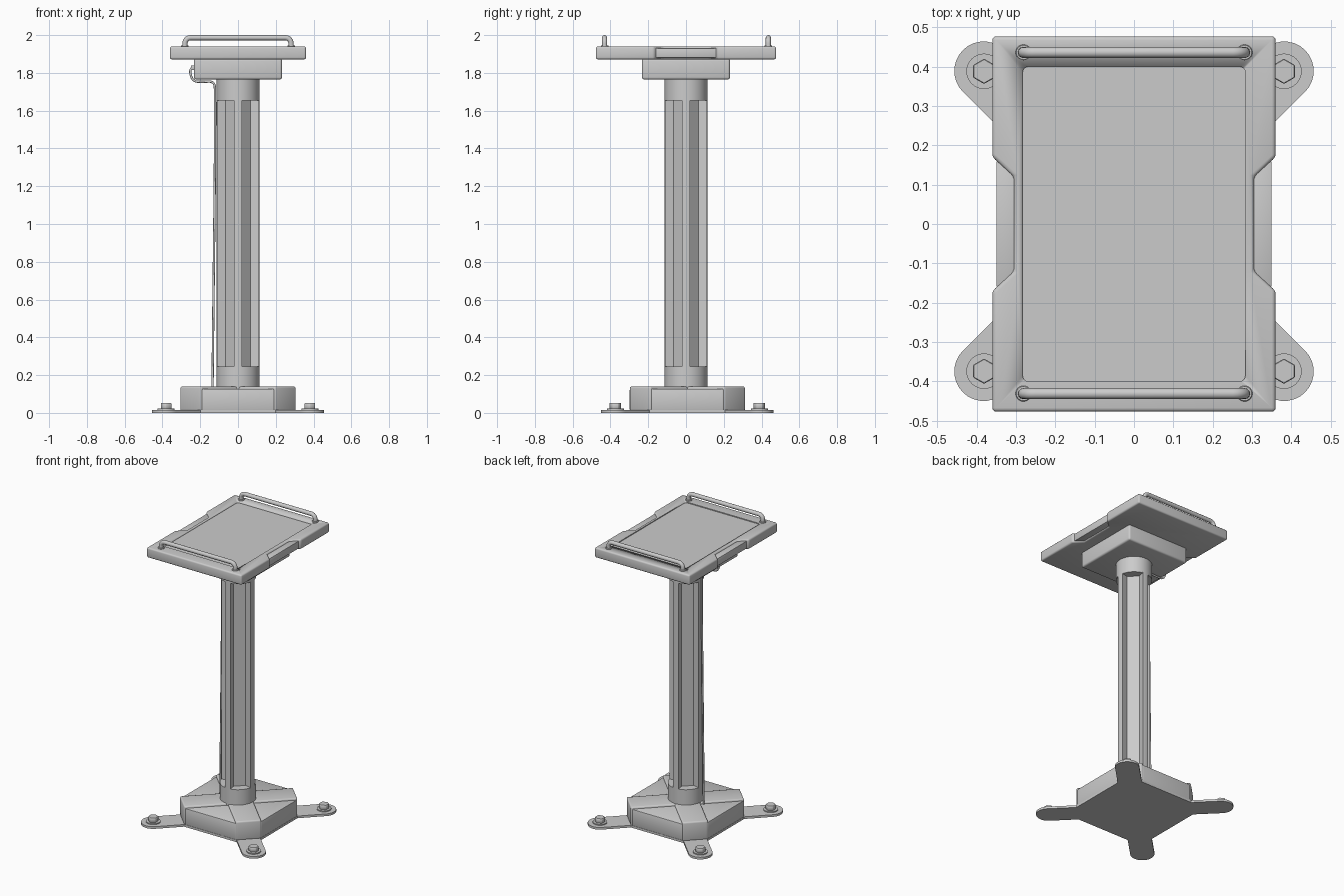
import bpy, bmesh
from math import pi, sin, cos, atan2, radians
from mathutils import Matrix

cube = bpy.data.objects.get("Cube")
if cube:
    bpy.data.objects.remove(cube, do_unlink=True)

grey = bpy.data.materials.new("plain grey")
grey.use_nodes = True
TONE = (0.6, 0.6, 0.6, 1)
grey.diffuse_color = TONE
grey.node_tree.nodes["Principled BSDF"].inputs["Base Color"].default_value = TONE
BASE_Y = 0.007


def finish(ob, bevel=0, segments=3):
    """Add the material, an optional rounded edge, and smooth shading."""
    ob.data.materials.append(grey)
    bpy.ops.object.select_all(action="DESELECT")
    ob.select_set(True)
    bpy.context.view_layer.objects.active = ob
    if bevel:
        mod = ob.modifiers.new("rounded edge", "BEVEL")
        mod.width, mod.segments, mod.limit_method = bevel, segments, "ANGLE"
        mod.angle_limit = radians(35)
        bpy.ops.object.modifier_apply(modifier=mod.name)
    if ob.type == "MESH":
        bpy.ops.object.shade_smooth_by_angle(angle=radians(35))
    return ob


def prism(name, outline, z0, z1, bevel=0, segments=3):
    """Extrude a flat outline from z0 up to z1."""
    bm = bmesh.new()
    face = bm.faces.new([bm.verts.new((x, y, z0)) for x, y in outline])
    top = bmesh.ops.extrude_face_region(bm, geom=[face])["geom"]
    moved = [v for v in top if isinstance(v, bmesh.types.BMVert)]
    bmesh.ops.translate(bm, verts=moved, vec=(0, 0, z1 - z0))
    bmesh.ops.recalc_face_normals(bm, faces=bm.faces)
    mesh = bpy.data.meshes.new(name)
    bm.to_mesh(mesh)
    bm.free()
    ob = bpy.data.objects.new(name, mesh)
    bpy.context.collection.objects.link(ob)
    return finish(ob, bevel, segments)


def arc(cx, cy, r, a0, a1, n):
    return [(cx + r * cos(a0 + (a1 - a0) * i / n), cy + r * sin(a0 + (a1 - a0) * i / n))
            for i in range(n + 1)]


def circle(cx, cy, r, n=32, start=0):
    return arc(cx, cy, r, start, start + 2 * pi, n)[:-1]


def rect(hx, hy, r=0):
    if not r:
        return [(-hx, -hy), (hx, -hy), (hx, hy), (-hx, hy)]
    points = []
    for i, (sx, sy) in enumerate([(1, 1), (-1, 1), (-1, -1), (1, -1)]):
        points += arc(sx * (hx - r), sy * (hy - r), r, i * pi / 2, (i + 1) * pi / 2, 5)
    return points


def tube(name, points, radius, kind="POLY"):
    curve = bpy.data.curves.new(name, "CURVE")
    curve.dimensions = "3D"
    curve.bevel_depth, curve.bevel_resolution = radius, 4
    curve.use_fill_caps = True
    spline = curve.splines.new(kind)
    spline.points.add(len(points) - 1)
    for p, co in zip(spline.points, points):
        p.co = (*co, 1)
    if kind == "NURBS":
        spline.order_u, spline.use_endpoint_u = 3, True
    ob = bpy.data.objects.new(name, curve)
    bpy.context.collection.objects.link(ob)
    bpy.ops.object.select_all(action="DESELECT")
    ob.select_set(True)
    bpy.context.view_layer.objects.active = ob
    bpy.ops.object.convert(target="MESH")
    return finish(bpy.context.object)


# Base plate with four diagonal ears
ear = 0.075
plate = []
for k in range(4):
    a = pi / 4 + k * pi / 2
    ex, ey = 0.54 * cos(a), 0.54 * sin(a)
    inner = 0.357
    side = (-sin(a) * ear, cos(a) * ear)
    plate.append((inner * cos(a) - side[0], inner * sin(a) - side[1]))
    plate += arc(ex, ey, ear, a - pi / 2, a + pi / 2, 14)
    plate.append((inner * cos(a) + side[0], inner * sin(a) + side[1]))
plate = [(x, y + BASE_Y) for x, y in plate]
prism("base_plate", plate, 0, 0.015)

# Base housing: infill between two crossed straps
octagon = [(sx * x, sy * y) for sx, sy, flip in [(1, 1, 0), (-1, 1, 1), (-1, -1, 0), (1, -1, 1)]
           for x, y in ([(0.19, 0.305), (0.305, 0.19)] if flip else [(0.305, 0.19), (0.19, 0.305)])]
prism("base_housing", [(x, y + BASE_Y) for x, y in octagon], 0.012, 0.127, 0.006, 2)
for k, name in enumerate(["base_strap_left", "base_strap_right"]):
    strap = prism(name, rect(0.357, 0.08), 0.01, 0.14, 0.01)
    strap.matrix_world = (Matrix.Translation((0, BASE_Y, 0))
                          @ Matrix.Rotation(pi / 4 + k * pi / 2, 4, "Z"))

# Anchor bolts and washers
for sx, xn in [(1, "left"), (-1, "right")]:
    for sy, yn in [(1, "back"), (-1, "front")]:
        bx, by = sx * 0.381, sy * 0.381 + BASE_Y
        prism(f"washer_{yn}_{xn}", circle(bx, by, 0.045), 0.014, 0.022)
        prism(f"bolt_{yn}_{xn}", circle(bx, by, 0.032, 6, pi / 6), 0.02, 0.052, 0.002, 1)

# Column: round collars and a shaft with four diagonal flutes
R = 0.113
prism("lower_collar", circle(0, 0, R, 48), 0.125, 0.245)
prism("upper_collar", circle(0, 0, R, 48), 1.655, 1.78)
half = atan2(0.022, 0.111)
shaft = []
for k in range(4):
    a = k * pi / 2
    for x, y in [(0.067, -0.012), *arc(0, 0, R, -half, half, 4), (0.067, 0.012)]:
        shaft.append((x * cos(a) - y * sin(a), x * sin(a) + y * cos(a)))
prism("fluted_shaft", shaft, 0.24, 1.66)

# Mounting box under the panel
prism("mounting_box", rect(0.233, 0.233), 1.765, 1.875, 0.012)

# Panel with a grip notch on each long side and a recessed screen
right_edge = [(0.36, -0.477), (0.36, -0.17), (0.305, -0.12),
              (0.305, 0.12), (0.36, 0.17), (0.36, 0.477)]
panel = prism("panel", right_edge + [(-x, -y) for x, y in right_edge], 1.872, 1.94, 0.01)
cutter = prism("screen_cutter", rect(0.283, 0.4, 0.015), 1.934, 1.96)
cutter.hide_render = True
cut = panel.modifiers.new("screen recess", "BOOLEAN")
cut.operation, cut.object, cut.solver = "DIFFERENCE", cutter, "EXACT"
bpy.context.view_layer.objects.active = panel
bpy.ops.object.modifier_apply(modifier=cut.name)
bpy.data.objects.remove(cutter, do_unlink=True)
for s, name in [(1, "left"), (-1, "right")]:
    grip = [(0.29, -0.16), (0.35, -0.16), (0.35, 0.16), (0.29, 0.16)]
    prism(f"grip_{name}", [(s * x, y) for x, y in grip], 1.88, 1.931, 0.003, 2)

# Bent tube handles with foot rings
for y, name in [(0.436, "back"), (-0.431, "front")]:
    reach, top, bend = 0.281, 1.986, 0.03
    path = [(-reach, y, 1.93)]
    path += [(x, y, z) for x, z in arc(-reach + bend, top - bend, bend, pi, pi / 2, 6)]
    path += [(x, y, z) for x, z in arc(reach - bend, top - bend, bend, pi / 2, 0, 6)]
    path.append((reach, y, 1.93))
    tube(f"handle_{name}", path, 0.014)
    for s, side_name in [(1, "left"), (-1, "right")]:
        prism(f"handle_foot_{name}_{side_name}", circle(s * reach, y, 0.02, 24),
              1.938, 1.946, 0.002, 1)

# Cable from the mounting box down the side of the column
prism("cable_plug", [(-0.25, -0.012), (-0.225, -0.012), (-0.225, 0.012), (-0.25, 0.012)],
      1.815, 1.84, 0.004, 2)
tube("cable", [(-0.23, 0, 1.828), (-0.252, 0, 1.828), (-0.253, 0, 1.79), (-0.235, 0, 1.755),
               (-0.19, 0, 1.752), (-0.126, 0, 1.756), (-0.12, 0, 1.70), (-0.123, 0, 1.2),
               (-0.13, 0, 0.6), (-0.135, 0, 0.13)], 0.006, "NURBS")
